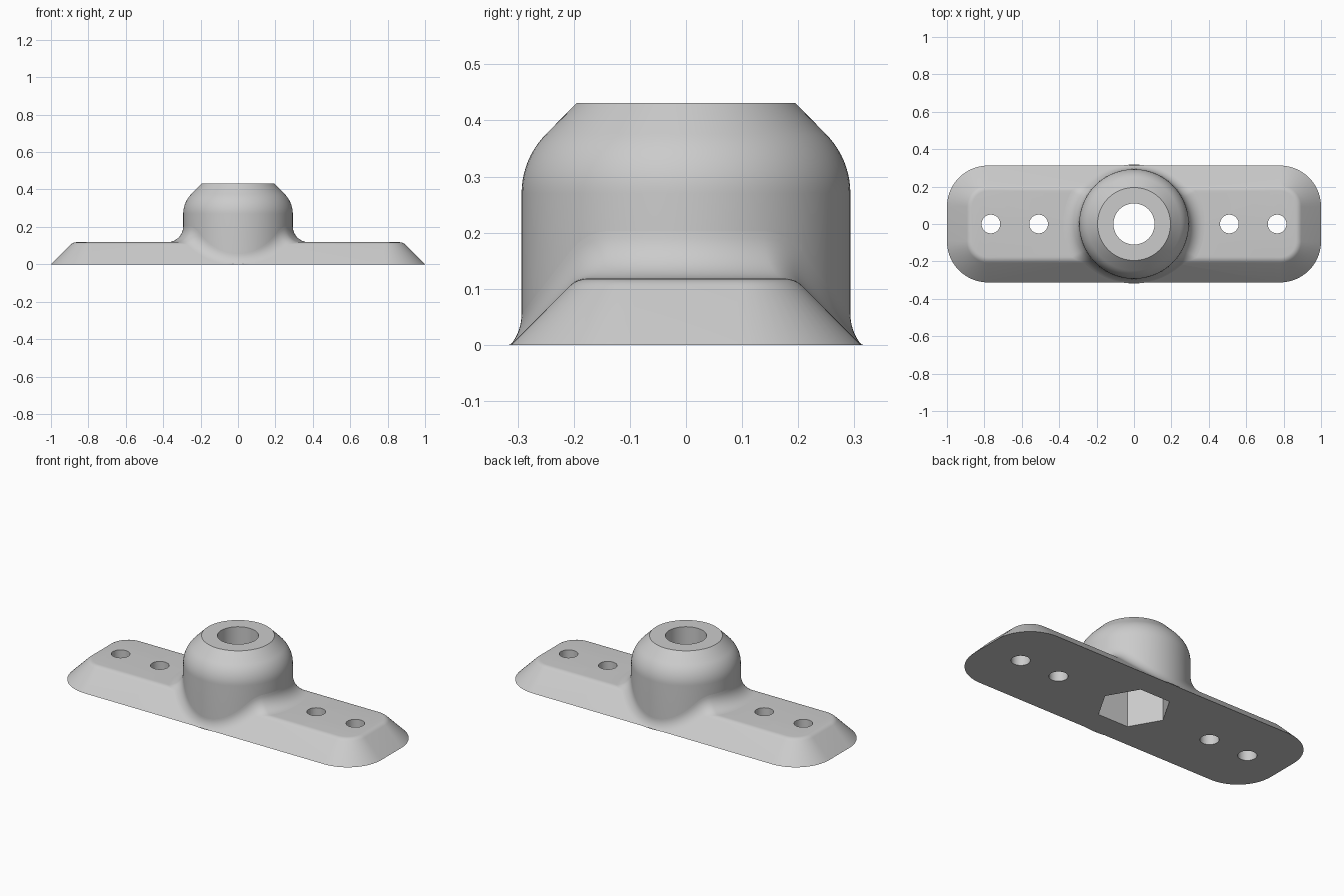
import bpy, bmesh, math
from mathutils import Vector

if "Cube" in bpy.data.objects:
    bpy.data.objects.remove(bpy.data.objects["Cube"])

grey = bpy.data.materials.new("plain_grey")
grey.diffuse_color = (0.6, 0.6, 0.6, 1)
grey.use_nodes = True
grey.node_tree.nodes["Principled BSDF"].inputs["Base Color"].default_value = grey.diffuse_color

HX, HY, H = 1.0, 0.3125, 0.118      # base half length, half width, height
CORNER = 0.22                       # base plan corner radius
EDGE = 0.043                        # rounding of the base top edge
R, BLEND = 0.293, 0.085             # hub radius, hub-to-base fillet radius
S = math.sqrt(0.5)


def make(name, loops, cap=True, close=True):
    """Skin a stack of equal-length closed loops."""
    bm = bmesh.new()
    rings = [[bm.verts.new(p) for p in loop] for loop in loops]
    n = len(rings[0])
    for a, b in zip(rings, rings[1:]):
        for i in range(n):
            j = (i + 1) % n
            bm.faces.new((a[i], a[j], b[j], b[i]))
    if cap:
        bm.faces.new(rings[0][::-1])
        bm.faces.new(rings[-1])
    me = bpy.data.meshes.new(name)
    bm.to_mesh(me)
    bm.free()
    ob = bpy.data.objects.new(name, me)
    bpy.context.collection.objects.link(ob)
    me.materials.append(grey)
    return ob


def circle(r, z, n=96, x=0.0):
    return [(x + r * math.cos(math.tau * i / n), r * math.sin(math.tau * i / n), z)
            for i in range(n)]


def rounded_rect(d, z, n=14):
    """Base outline moved inwards by d."""
    r, pts = CORNER - d, []
    for k, (sx, sy) in enumerate(((1, 1), (-1, 1), (-1, -1), (1, -1))):
        for i in range(n + 1):
            a = math.pi / 2 * (k + i / n)
            pts.append((sx * (HX - CORNER) + r * math.cos(a),
                        sy * (HY - CORNER) + r * math.sin(a), z))
    return pts


def boolean(ob, cutter, op):
    m = ob.modifiers.new(op, 'BOOLEAN')
    m.object, m.operation, m.solver = cutter, op, 'EXACT'
    bpy.context.view_layer.objects.active = ob
    bpy.ops.object.modifier_apply(modifier=m.name)
    bpy.data.objects.remove(cutter)


def smooth(ob):
    bpy.ops.object.select_all(action='DESELECT')
    ob.select_set(True)
    bpy.context.view_layer.objects.active = ob
    bpy.ops.object.shade_smooth_by_angle(angle=math.radians(30))


# Base plate: sloped sides with a small rounding along the top edge
t = EDGE * math.tan(math.pi / 8)
edge_y, edge_z = HY - H - t, H - EDGE          # centre of the edge rounding
loops = [rounded_rect(0, 0)]
for i in range(6):
    a = math.pi / 4 * (1 + i / 5)
    loops.append(rounded_rect(HY - edge_y - EDGE * math.cos(a), edge_z + EDGE * math.sin(a)))
body = make("mounting_body", loops)

# Hub: cylinder, rounded shoulder, 45 degree bevel
profile = [(R, 0.01)]
for i in range(11):
    a = math.pi / 4 * i / 10
    profile.append((R - 0.15 * (1 - math.cos(a)), 0.27 + 0.15 * math.sin(a)))
profile.append((0.195, 0.431))
boolean(body, make("hub", [circle(r, z) for r, z in profile]), 'UNION')

# Bore, hexagonal nut pocket and screw holes
boolean(body, make("bore", [circle(0.11, -0.1, 64), circle(0.11, 0.6, 64)]), 'DIFFERENCE')
boolean(body, make("nut_pocket", [circle(0.195, -0.1, 6), circle(0.195, 0.25, 6)]), 'DIFFERENCE')
for x in (-0.765, -0.51, 0.51, 0.765):
    boolean(body, make("screw_hole", [circle(0.05, -0.1, 40, x), circle(0.05, 0.3, 40, x)]),
            'DIFFERENCE')
smooth(body)

# Hub fillet: rolling-ball blend following the flat top, rounded edge and slope
N, K = 192, 10
rows = [[] for _ in range(K + 1)]
for i in range(N):
    a = math.tau * i / N
    x, y = (R + BLEND) * math.cos(a), (R + BLEND) * math.sin(a)
    side, ay = math.copysign(1, y), abs(y)
    reach = BLEND + EDGE
    if ay <= edge_y:
        z, normal = H + BLEND, Vector((0, 0, 1))
    elif ay <= edge_y + reach * S:
        dz = math.sqrt(reach ** 2 - (ay - edge_y) ** 2)
        z, normal = edge_z + dz, Vector((0, side * (ay - edge_y), dz)).normalized()
    else:
        z, normal = HY - ay + BLEND / S, Vector((0, side * S, S))
    centre = Vector((x, y, z))
    to_base, to_hub = -normal, Vector((-math.cos(a), -math.sin(a), 0))
    for k in range(K + 1):
        p = centre + BLEND * to_base.slerp(to_hub, k / K)
        rows[k].append((p.x, p.y, max(p.z, 0.0)))
smooth(make("hub_fillet", rows, cap=False))
